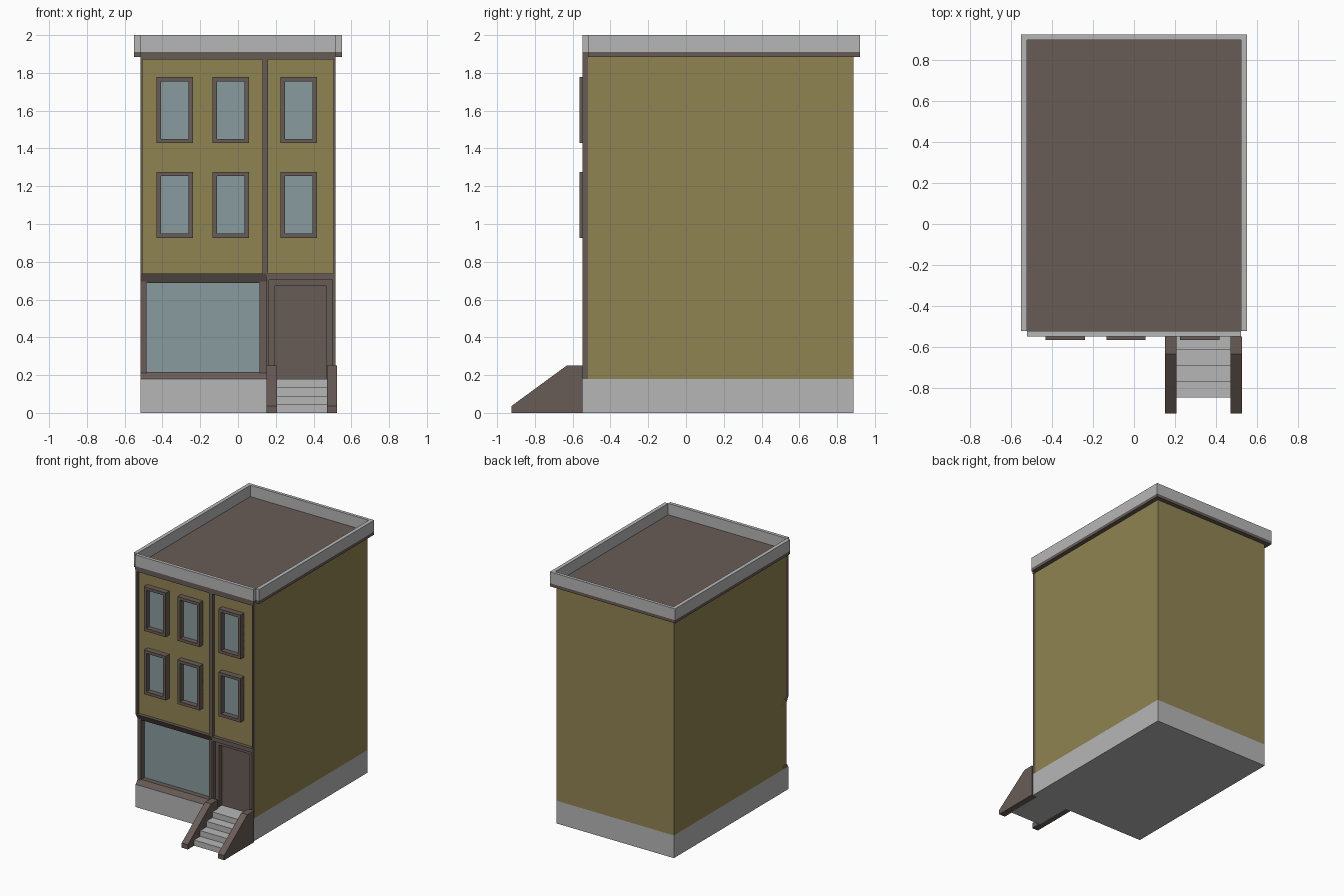
import bpy
import bmesh

default_cube = bpy.data.objects.get("Cube")
if default_cube:
    bpy.data.objects.remove(default_cube, do_unlink=True)


def make_material(name, red, green, blue):
    material = bpy.data.materials.new(name)
    material.use_nodes = True
    colour = (red, green, blue, 1)
    material.diffuse_color = colour
    material.node_tree.nodes["Principled BSDF"].inputs["Base Color"].default_value = colour
    return material


stone = make_material("pale stone", .47, .47, .47)
brick = make_material("ochre wall", .28, .23, .084)
timber = make_material("brown trim", .14, .108, .094)
glass = make_material("blue grey glass", .25, .33, .345)


def prism(name, material, x_range, profile):
    """Extrude a closed (y, z) profile along x."""
    mesh = bpy.data.meshes.new(name)
    bm = bmesh.new()
    x_start, x_end = x_range
    face = bm.faces.new([bm.verts.new((x_start, y, z)) for y, z in profile])
    extruded = bmesh.ops.extrude_face_region(bm, geom=[face])
    moved = [item for item in extruded["geom"] if isinstance(item, bmesh.types.BMVert)]
    bmesh.ops.translate(bm, verts=moved, vec=(x_end - x_start, 0, 0))
    bmesh.ops.recalc_face_normals(bm, faces=bm.faces)
    bm.to_mesh(mesh)
    bm.free()
    mesh.materials.append(material)
    part = bpy.data.objects.new(name, mesh)
    bpy.context.collection.objects.link(part)
    return part


def box(name, material, x_range, y_range, z_range):
    front, back = y_range
    low, high = z_range
    profile = [(front, low), (back, low), (back, high), (front, high)]
    return prism(name, material, x_range, profile)


def frame(name, material, x_range, y_range, z_range, width):
    """Four bars around a rectangular opening."""
    left, right = x_range
    low, high = z_range
    box(name + "_left", material, (left, left + width), y_range, z_range)
    box(name + "_right", material, (right - width, right), y_range, z_range)
    inner = (left + width, right - width)
    box(name + "_bottom", material, inner, y_range, (low, low + width))
    box(name + "_top", material, inner, y_range, (high - width, high))


# Main levels and depths
half = .515
trim_front, wall, recess, back = -.547, -.52, -.475, .887
base_top, shop_top, wall_top, cornice_top, top = .18, .737, 1.885, 1.91, 2
trim_depth = (trim_front, wall)

# Base and walls
box("stone_base", stone, (-half, half), (trim_front, back), (0, base_top))
box("rear_walls", brick, (-half, half), (recess, back), (base_top, wall_top))
box("upper_front_wall", brick, (-half, half), (wall, recess), (shop_top, wall_top))
for side, name in ((-1, "right"), (1, "left")):
    edges = sorted((side * half, side * (half - .01)))
    box(name + "_wall_end", brick, edges, (wall, recess), (base_top, shop_top))
    box(name + "_corner_trim", timber, edges, trim_depth, (shop_top, wall_top))

# Facade trim
box("centre_pilaster", timber, (.13, .16), trim_depth, (shop_top, wall_top))
box("top_trim", timber, (-half, half), trim_depth, (1.87, wall_top))

# Shop window with sloping lintel and sill
shop_left, shop_right, sill, lintel = -.485, .113, .217, .688
box("shop_glass", glass, (shop_left, shop_right), (recess - .004, recess), (sill, lintel))
box("shop_outer_jamb", timber, (-.505, shop_left), (wall, recess), (base_top, shop_top))
box("shop_outer_jamb_face", timber, (-half, shop_left), (wall - .004, wall), (base_top, shop_top))
box("shop_inner_jamb", timber, (shop_right, .155), (wall - .004, recess), (base_top, shop_top))
prism("shop_lintel", timber, (-half, .15),
      [(wall, lintel), (recess, lintel), (recess, shop_top), (trim_front, shop_top)])
prism("shop_sill", timber, (-half, .15),
      [(trim_front, base_top), (recess, base_top), (recess, sill), (wall, sill)])

# Doorway: outer posts, stepped inner frame and door
for name, span in (("inner", (.15, .165)), ("outer", (.5, half))):
    box(name + "_door_post", timber, span, trim_depth, (base_top, shop_top))
box("door_header", timber, (.165, .5), (trim_front, recess), (.704, shop_top))
for name, span in (("inner", (.155, .196)), ("outer", (.466, .505))):
    box(name + "_door_jamb", timber, span, (wall, recess), (base_top, .704))
box("door_head", timber, (.196, .466), (wall, recess), (.672, .704))
box("front_door", timber, (.196, .466), (recess - .006, recess), (base_top, .672))

# Upper windows
for row, low in (("lower", .926), ("upper", 1.428)):
    for column, left in (("right", -.431), ("middle", -.135), ("left", .225)):
        name = f"{row}_{column}_window"
        x_range, z_range = (left, left + .192), (low, low + .35)
        frame(name + "_frame", timber, x_range, (-.565, wall), z_range, .023)
        box(name + "_glass", glass, x_range, (wall - .004, wall), z_range)

# Cornice, roof deck and parapet
eave, inside, rear = .55, .52, .922
deck = (wall_top, cornice_top)
rail = (cornice_top, top)
box("roof_deck", timber, (-eave, eave), (wall, rear), deck)
box("front_cornice", timber, (-inside, inside), trim_depth, deck)
box("front_parapet", stone, (-inside, inside), trim_depth, rail)
box("back_parapet", stone, (-inside, inside), (rear - .025, rear), rail)
box("right_parapet", stone, (-eave, -inside), (wall, rear), rail)
box("left_parapet", stone, (inside, eave), (wall, rear), rail)

# Steps with solid side walls
for step in range(4):
    box(f"step_{step + 1}", stone, (.2, .475),
        (-.845 + step * .077, trim_front), (0, (step + 1) * .045))
side_profile = [(trim_front, 0), (-.923, 0), (-.923, .037), (-.632, .25), (trim_front, .25)]
for name, span in (("right", (.152, .206)), ("left", (.471, .525))):
    prism(name + "_step_wall", timber, span, side_profile)
